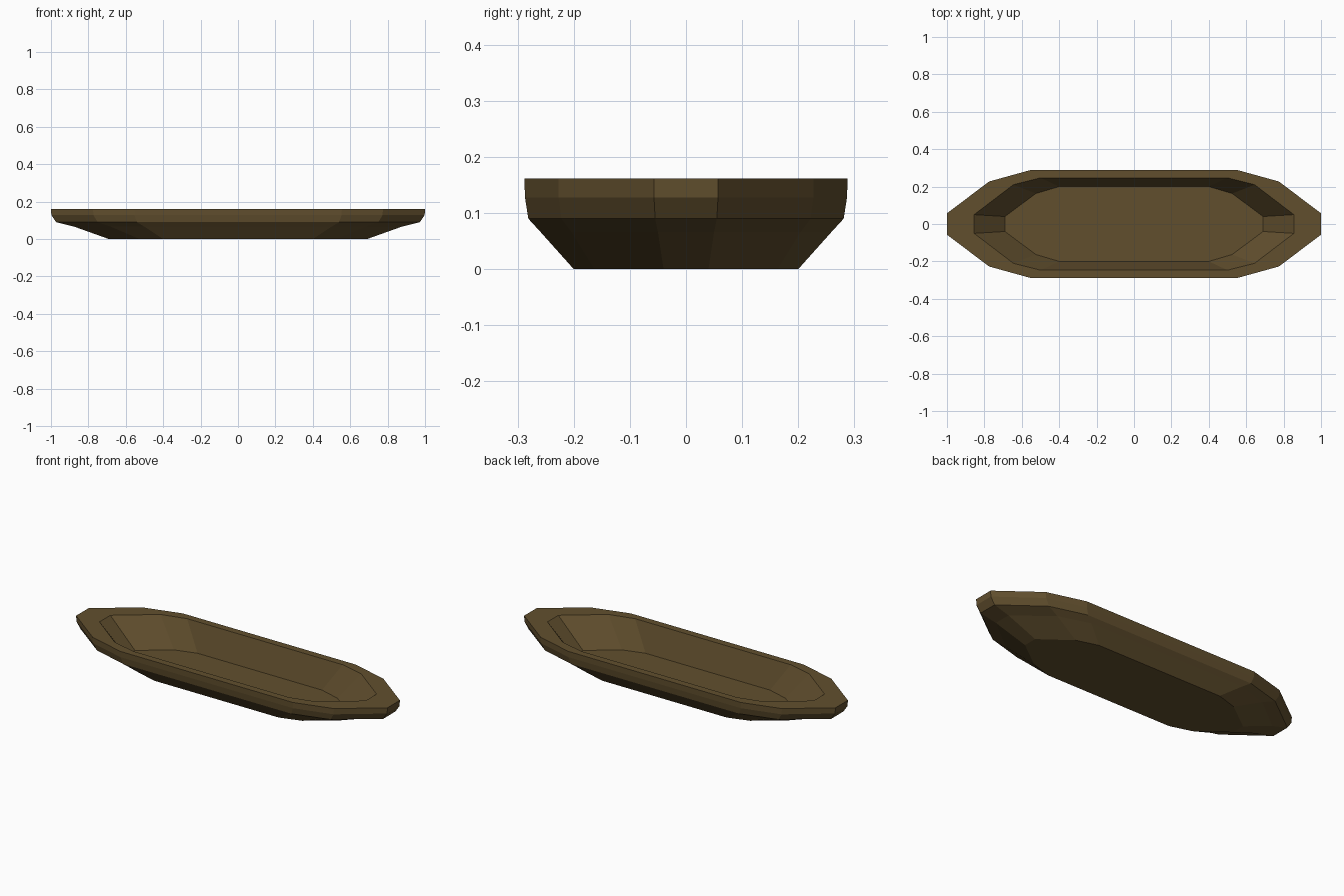
import bpy, bmesh

if "Cube" in bpy.data.objects:
    bpy.data.objects.remove(bpy.data.objects["Cube"])

# Each section: height, then three corner points of one quarter of the 12-sided outline
SECTIONS = [
    (0.006, (0.69, 0.04), (0.525, 0.163), (0.40, 0.20)),     # inner floor
    (0.162, (0.855, 0.05), (0.645, 0.21), (0.50, 0.247)),    # inner rim
    (0.162, (1.0, 0.057), (0.775, 0.227), (0.555, 0.288)),   # outer rim
    (0.128, (0.998, 0.057), (0.773, 0.227), (0.554, 0.287)), # rim band
    (0.090, (0.972, 0.055), (0.75, 0.222), (0.54, 0.281)),   # band underside
    (0.066, (0.875, 0.05), (0.68, 0.204), (0.50, 0.259)),    # hull bend
    (0.0, (0.69, 0.04), (0.525, 0.163), (0.40, 0.20)),       # hull bottom
]


def outline(bm, z, quarter):
    """Mirror a quarter outline in x and y to get a closed ring."""
    half = list(quarter) + [(-x, y) for x, y in reversed(quarter)]
    full = half + [(-x, -y) for x, y in half]
    return [bm.verts.new((x, y, z)) for x, y in full]


# Hollow tray: rings bridged from the floor, over the rim, down to the underside
bm = bmesh.new()
rings = [outline(bm, s[0], s[1:]) for s in SECTIONS]
for a, b in zip(rings, rings[1:]):
    n = len(a)
    for i in range(n):
        j = (i + 1) % n
        bm.faces.new((a[i], a[j], b[j], b[i]))
bm.faces.new(rings[0])
bm.faces.new(rings[-1])
bmesh.ops.recalc_face_normals(bm, faces=bm.faces)

mesh = bpy.data.meshes.new("wooden_tray")
bm.to_mesh(mesh)
bm.free()
tray = bpy.data.objects.new("wooden_tray", mesh)
bpy.context.collection.objects.link(tray)

# Dark brown wood
wood = bpy.data.materials.new("dark_wood")
wood.diffuse_color = (0.12, 0.078, 0.027, 1)
wood.use_nodes = True
wood.node_tree.nodes["Principled BSDF"].inputs["Base Color"].default_value = wood.diffuse_color
mesh.materials.append(wood)
